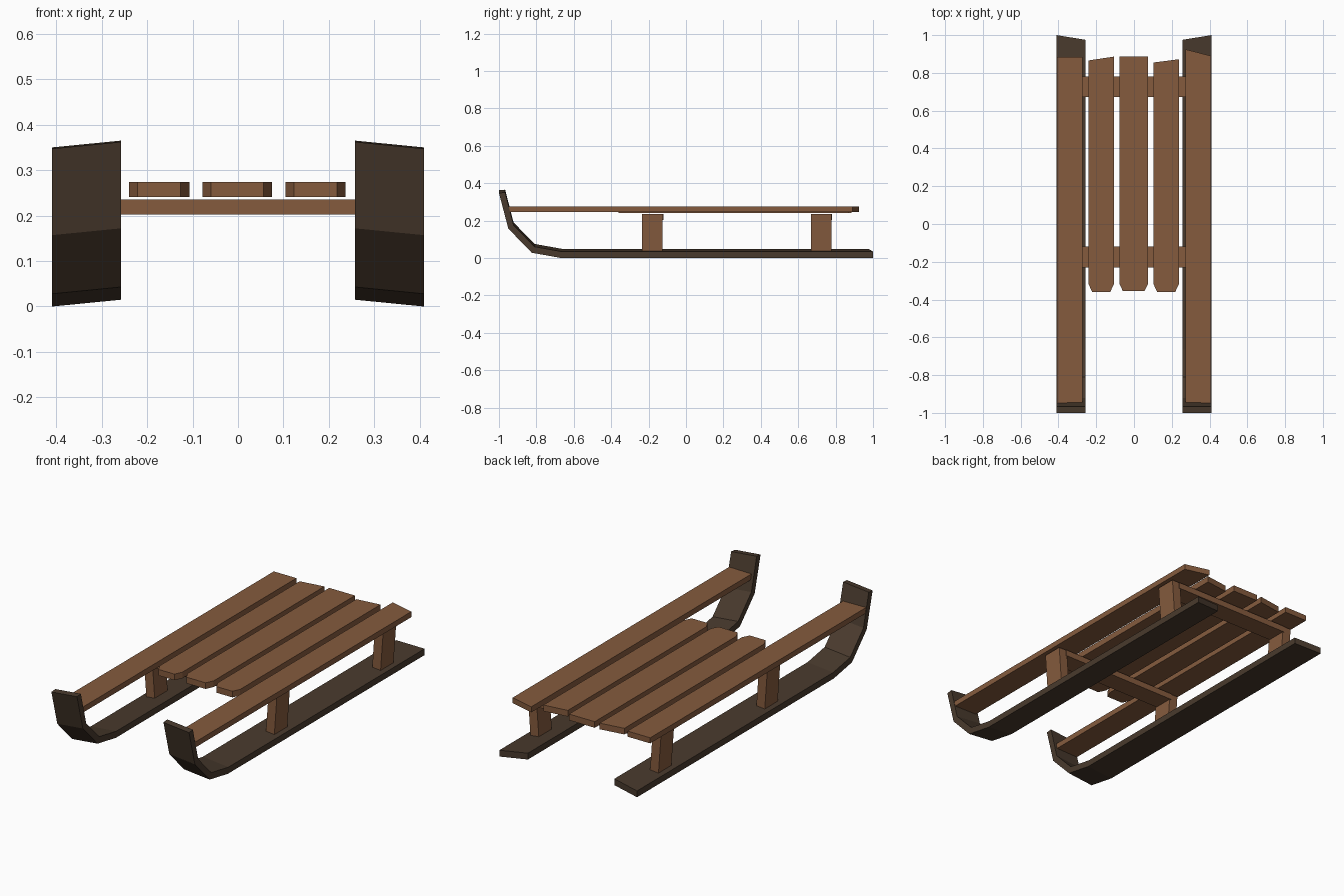
import bpy, bmesh

if "Cube" in bpy.data.objects:
    bpy.data.objects.remove(bpy.data.objects["Cube"])

def material(name, rgb):
    m = bpy.data.materials.new(name)
    m.diffuse_color = (*rgb, 1)
    m.use_nodes = True
    m.node_tree.nodes["Principled BSDF"].inputs["Base Color"].default_value = m.diffuse_color
    return m

wood = material("warm brown wood", (0.235, 0.105, 0.048))
dark = material("dark brown wood", (0.066, 0.042, 0.026))

def make(name, bottom, top, mat):
    """Closed solid between two matching outlines."""
    bm = bmesh.new()
    a = [bm.verts.new(p) for p in bottom]
    b = [bm.verts.new(p) for p in top]
    n = len(a)
    bm.faces.new(a[::-1])
    bm.faces.new(b)
    for i in range(n):
        bm.faces.new((a[i], a[(i + 1) % n], b[(i + 1) % n], b[i]))
    bmesh.ops.recalc_face_normals(bm, faces=bm.faces)
    me = bpy.data.meshes.new(name)
    bm.to_mesh(me)
    bm.free()
    me.materials.append(mat)
    ob = bpy.data.objects.new(name, me)
    bpy.context.collection.objects.link(ob)

def plank(name, outline, z0, z1):
    make(name, [(x, y, z0) for x, y in outline], [(x, y, z1) for x, y in outline], wood)

# runner profile (y, z): underside from back to front tip, then upper side back
under = [(1.0, 0.0), (-0.67, 0.0), (-0.825, 0.028), (-0.95, 0.157), (-1.0, 0.347)]
upper = [(-0.967, 0.35), (-0.922, 0.175), (-0.81, 0.06), (-0.665, 0.034), (1.0, 0.034)]
profile = under + upper

for side, s in (("left", -1), ("right", 1)):
    # runner, tilted so that its inner edge is higher and its back end is slanted
    make(side + "_runner",
         [(s * 0.409, y, z) for y, z in profile],
         [(s * 0.257, y - (0.025 if y > 0.9 else 0), z + 0.015) for y, z in profile], dark)
    # side rail plank, butting against the curled runner
    back = (0.885, 0.885) if s < 0 else (0.925, 0.89)
    plank(side + "_rail", [(s * 0.272, -0.945), (s * 0.407, -0.948),
                           (s * 0.407, back[1]), (s * 0.272, back[0])], 0.245, 0.275)
    # posts, leaning slightly outwards
    for where, y in (("front", -0.235), ("back", 0.667)):
        make(f"{side}_{where}_post",
             [(s * x, yy, 0.03) for x, yy in ((0.33, y), (0.38, y), (0.38, y + 0.11), (0.33, y + 0.11))],
             [(s * x, yy, 0.236) for x, yy in ((0.345, y), (0.395, y), (0.395, y + 0.11), (0.345, y + 0.11))],
             wood)

# cross bars between the posts
for where, y in (("front", -0.229), ("back", 0.672)):
    plank(where + "_cross_bar", [(-0.35, y), (0.35, y), (0.35, y + 0.109), (-0.35, y + 0.109)], 0.202, 0.235)

# seat planks with clipped front corners: x0, x1, front y, back y at x0 and x1
for name, x0, x1, f, b0, b1 in (("left", -0.24, -0.107, -0.36, 0.866, 0.886),
                                ("middle", -0.078, 0.075, -0.355, 0.886, 0.886),
                                ("right", 0.104, 0.237, -0.36, 0.855, 0.872)):
    plank(name + "_seat_plank", [(x0, f + 0.04), (x0 + 0.019, f), (x1 - 0.019, f), (x1, f + 0.04),
                                 (x1, b1), (x0, b0)], 0.241, 0.274)
